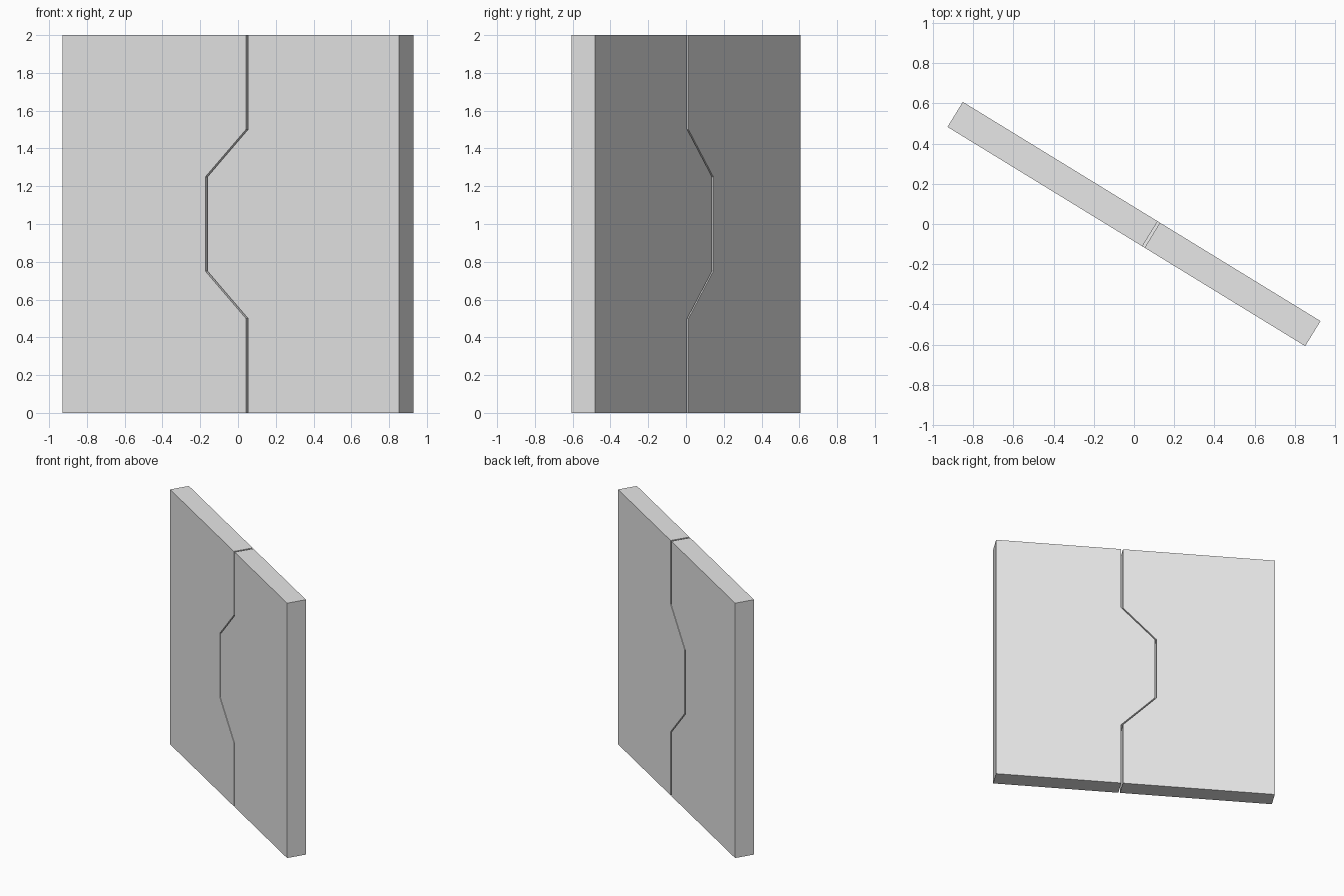
import bpy, bmesh, math
from mathutils import Matrix

cube = bpy.data.objects.get("Cube")
if cube:
    bpy.data.objects.remove(cube, do_unlink=True)

HALF_LENGTH, THICKNESS, GAP = 1.0435, 0.146, 0.013
TURN = Matrix.Rotation(math.radians(-31.5), 4, 'Z')

# Plain grey for both panels
grey = bpy.data.materials.new("light grey")
grey.use_nodes = True
grey.diffuse_color = (0.8, 0.8, 0.8, 1)
grey.node_tree.nodes["Principled BSDF"].inputs["Base Color"].default_value = (0.8, 0.8, 0.8, 1)

# Centre line of the interlocking seam, as (along, height)
SEAM = [(0.1, 0), (0.1, 0.5), (-0.151, 0.75), (-0.151, 1.25), (0.1, 1.5), (0.1, 2)]


def panel(name, side):
    """Slab from the seam to one end; side is -1 or +1 along the length."""
    outline = [(u + side * GAP / 2, z) for u, z in SEAM]
    outline += [(side * HALF_LENGTH, 2), (side * HALF_LENGTH, 0)]
    bm = bmesh.new()
    face = bm.faces.new([bm.verts.new((u, -THICKNESS / 2, z)) for u, z in outline])
    moved = bmesh.ops.extrude_face_region(bm, geom=[face])["geom"]
    bmesh.ops.translate(bm, vec=(0, THICKNESS, 0),
                        verts=[v for v in moved if isinstance(v, bmesh.types.BMVert)])
    bmesh.ops.recalc_face_normals(bm, faces=bm.faces)
    bm.transform(TURN)
    mesh = bpy.data.meshes.new(name)
    bm.to_mesh(mesh)
    bm.free()
    mesh.materials.append(grey)
    bpy.context.collection.objects.link(bpy.data.objects.new(name, mesh))


# Socket panel on the right, tongue panel on the left
panel("right_door_panel", -1)
panel("left_door_panel", 1)
